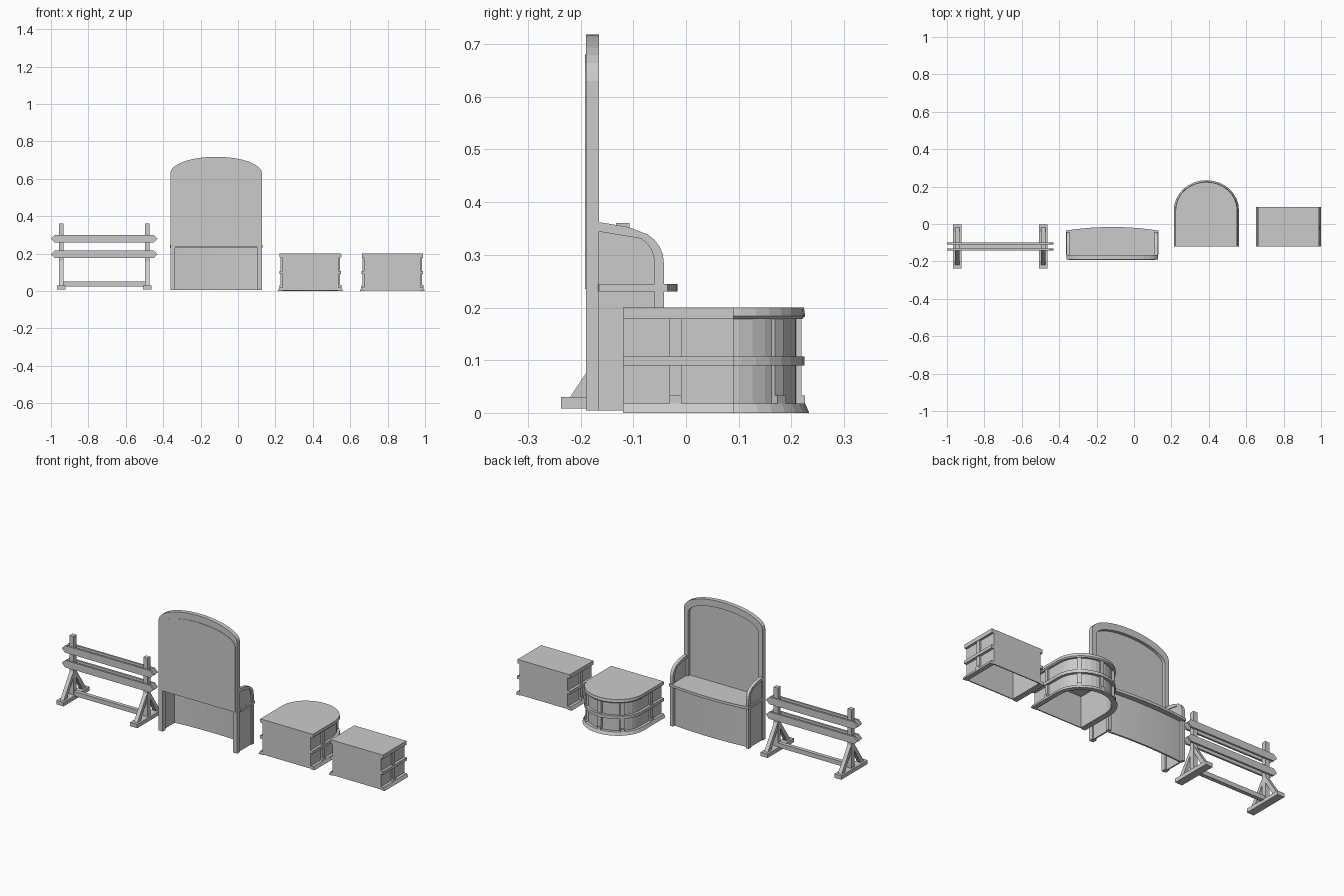
import bpy, math
from mathutils import Matrix, Vector

if "Cube" in bpy.data.objects:
    bpy.data.objects.remove(bpy.data.objects["Cube"])


def mesh(name, verts, faces):
    me = bpy.data.meshes.new(name)
    me.from_pydata([tuple(v) for v in verts], [], faces)
    import bmesh
    bm = bmesh.new()
    bm.from_mesh(me)
    bmesh.ops.recalc_face_normals(bm, faces=bm.faces)
    bm.to_mesh(me)
    bm.free()
    ob = bpy.data.objects.new(name, me)
    bpy.context.collection.objects.link(ob)
    return ob


def loft(name, paths):
    """Solid sweep: each path is one corner of the cross-section."""
    k, n = len(paths), len(paths[0])
    verts = [p for path in paths for p in path]
    faces = [(i * n + j, i * n + j + 1, (i + 1) % k * n + j + 1, (i + 1) % k * n + j)
             for i in range(k) for j in range(n - 1)]
    faces += [tuple(i * n for i in range(k)), tuple(i * n + n - 1 for i in range(k))]
    return mesh(name, verts, faces)


def prism(name, low, high):
    """Solid between two matching outlines."""
    n = len(low)
    faces = [tuple(range(n)), tuple(range(n, 2 * n))]
    faces += [(i, (i + 1) % n, n + (i + 1) % n, n + i) for i in range(n)]
    return mesh(name, list(low) + list(high), faces)


def box(name, x0, x1, y0, y1, z0, z1):
    c = lambda z: [(x0, y0, z), (x1, y0, z), (x1, y1, z), (x0, y1, z)]
    return prism(name, c(z0), c(z1))


# ---------- plank barrier ----------
FY = -0.12
for side, x in (("left", -0.945), ("right", -0.485)):
    box(side + "_barrier_post", x - .013, x + .013, FY - .013, FY + .013, .03, .36)
    box(side + "_barrier_foot", x - .022, x + .022, FY - .117, FY + .117, .008, .03)
    for s, tag in ((-1, "front"), (1, "back")):
        prof = [(.100, .03), (.070, .03), (.013, .125), (.013, .16)]
        prism(f"{side}_{tag}_brace", [(x - .011, FY + s * y, z) for y, z in prof],
              [(x + .011, FY + s * y, z) for y, z in prof])
box("barrier_stretcher", -.94, -.49, FY - .011, FY + .011, .025, .05)
for z in (.197, .28):
    out = [(-1, z), (-.98, z - .02), (-.45, z - .02), (-.43, z), (-.45, z + .02), (-.98, z + .02)]
    for y in (FY - .022, FY + .011):
        prism("barrier_plank", [(a, y, b) for a, b in out], [(a, y + .011, b) for a, b in out])

# ---------- high-backed bench ----------
BX, HW = -0.117, 0.245


def arch(y, hw, spring, rise, bottom, n=16):
    pts = [(BX - hw, y, bottom)]
    for i in range(n + 1):
        a = math.pi * (1 - i / n)
        pts.append((BX + hw * math.cos(a), y, spring + rise * math.sin(a)))
    return pts + [(BX + hw, y, bottom)]


loft("bench_back_frame", [arch(-.19, HW, .63, .088, .005), arch(-.165, HW, .63, .088, .005),
                          arch(-.165, HW - .025, .605, .075, .005), arch(-.19, HW - .025, .605, .075, .005)])
prism("bench_back_panel", arch(-.192, HW - .012, .605, .075, .235), arch(-.182, HW - .012, .605, .075, .235))


def arm_path(x, off):
    pts = [(-.165, .362 - off), (-.11, .353 - off)]
    r = .062 - off * .6
    for i in range(1, 6):
        a = math.radians(75 - 15 * i)
        pts.append((-.042 - off - r + r * math.cos(a), .285 + (.062 - off * .5) * math.sin(a)))
    pts.append((-.042 - off, .005))
    return [(x, y, z) for y, z in pts]


for s, side in ((-1, "left"), (1, "right")):
    o, m, i = BX + s * HW, BX + s * (HW - .006), BX + s * (HW - .018)
    loft(side + "_arm_rim", [arm_path(o, 0), arm_path(i, 0), arm_path(i, .018), arm_path(o, .018)])
    corner = [(-.165, .005)]
    fill = lambda x: arm_path(x, .015) + [(x, -.165, .005)]
    prism(side + "_arm_panel", fill(m), fill(BX + s * (HW - .014)))


def bow(z, hw, y_end, y_mid, n=12):
    return [(BX + hw * t, y_mid + (y_end - y_mid) * t * t, z)
            for t in (2 * j / n - 1 for j in range(n + 1))]


def seat_outline(z):
    return bow(z, HW + .002, -.035, -.016) + [(BX + HW + .002, -.165, z), (BX + HW - .02, -.182, z),
                                              (BX - HW + .02, -.182, z), (BX - HW - .002, -.165, z)]


prism("bench_seat", seat_outline(.23), seat_outline(.245))
loft("bench_front_panel", [bow(.005, HW - .01, -.058, -.046), bow(.23, HW - .01, -.058, -.046),
                           bow(.23, HW - .01, -.068, -.056), bow(.005, HW - .01, -.068, -.056)])

# ---------- counters: straight and round-ended ----------
Y0 = -0.12


def round_path(cx):
    def path(off, z, n=16):
        pts = [(cx + .15 + off, Y0, z)]
        for i in range(n + 1):
            a = math.pi * i / n
            pts.append((cx + (.15 + off) * math.cos(a), .075 + (.135 + off) * math.sin(a), z))
        return pts + [(cx - .15 - off, Y0, z)]
    return path


def side_path(cx, s):
    return lambda off, z: [(cx + s * (.15 + off), Y0, z), (cx + s * (.15 + off), .09, z)]


def trim(name, path):
    """Wall, base moulding and middle rail along one path."""
    def ring(part, o0, o1, z0, z1, o2):
        loft(f"{name}_{part}", [path(o0, z0), path(o1, z0), path(o2, z1), path(o0, z1)])
    ring("wall", -.006, 0, .003, .185, 0)
    ring("base_moulding", -.002, .024, 0, .018, .016)
    ring("middle_rail", -.002, .015, .09, .107, .015)


def post(name, x, y, angle):
    """Upright batten with a small foot block, facing along angle."""
    M = Matrix.Translation((x, y, 0)) @ Matrix.Rotation(angle, 4, 'Z')
    box(name + "_post", -.004, .009, -.011, .011, .01, .18).matrix_world = M
    box(name + "_foot", -.004, .016, -.011, .011, .01, .033).matrix_world = M


# straight counter
CX = .825
for s, side in ((-1, "left"), (1, "right")):
    trim("straight_counter_" + side, side_path(CX, s))
    post("straight_counter_" + side, CX + s * .15, -.02, 0 if s > 0 else math.pi)
box("straight_counter_top", CX - .163, CX + .163, Y0, .09, .178, .2)
for y in (Y0, .084):
    box("straight_counter_panel", CX - .15, CX + .15, y, y + .006, .003, .18)

# round-ended counter
CX = .387
rp = round_path(CX)
trim("round_counter", rp)
prism("round_counter_top_lower", rp(.010, .178), rp(.016, .184))
prism("round_counter_top", rp(.016, .184), rp(.014, .2))
box("round_counter_panel", CX - .15, CX + .15, Y0, Y0 + .006, .003, .18)
for s in (-1, 1):
    post("round_counter_side", CX + s * .15, -.02, 0 if s > 0 else math.pi)
for d in (45, 90, 135):
    a = math.radians(d)
    post("round_counter_curve", CX + .15 * math.cos(a), .075 + .135 * math.sin(a), a)
